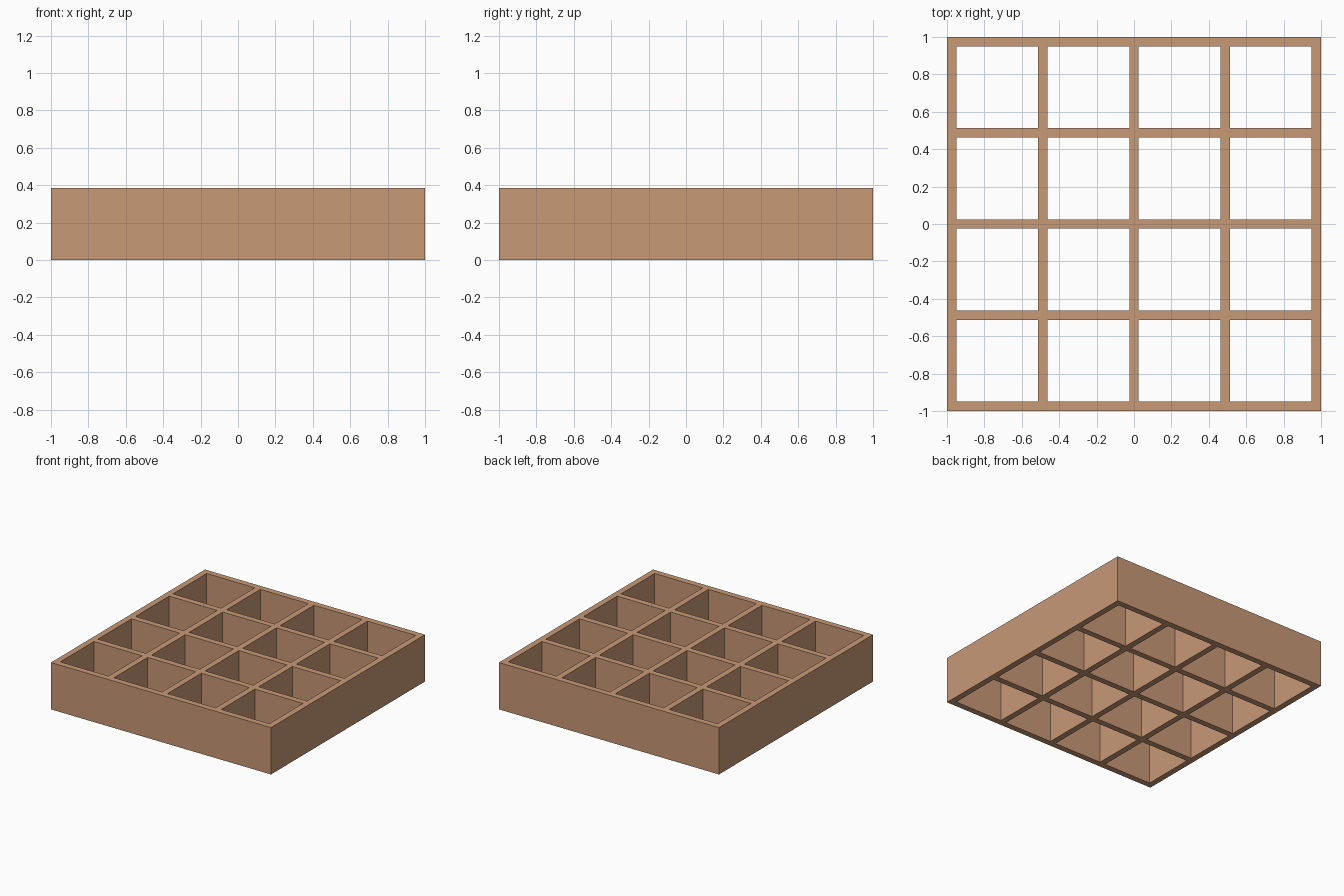
import bpy
import bmesh

if "Cube" in bpy.data.objects:
    bpy.data.objects.remove(bpy.data.objects["Cube"])

CELLS = 4        # compartments per side
WALL = 0.05      # wall thickness
HEIGHT = 0.385
PITCH = (2 - WALL) / CELLS

wood = bpy.data.materials.new("tan wood")
wood.diffuse_color = (0.578, 0.319, 0.181, 1)
wood.use_nodes = True
wood.node_tree.nodes["Principled BSDF"].inputs["Base Color"].default_value = wood.diffuse_color

# Both edges of every wall, along one axis
lines = []
for i in range(CELLS + 1):
    start = -1 + i * PITCH
    lines += [start, start + WALL]
n = len(lines)

# Flat lattice: fill everything except the square openings
bm = bmesh.new()
grid = [[bm.verts.new((x, y, 0)) for y in lines] for x in lines]
for i in range(n - 1):
    for j in range(n - 1):
        if i % 2 and j % 2:
            continue
        bm.faces.new((grid[i][j], grid[i + 1][j], grid[i + 1][j + 1], grid[i][j + 1]))

# Raise the lattice into open-bottomed compartments
base = list(bm.faces)
ext = bmesh.ops.extrude_face_region(bm, geom=base, use_keep_orig=True)
top = [g for g in ext["geom"] if isinstance(g, bmesh.types.BMVert)]
bmesh.ops.translate(bm, verts=top, vec=(0, 0, HEIGHT))
bmesh.ops.recalc_face_normals(bm, faces=bm.faces[:])

mesh = bpy.data.meshes.new("divider_grid")
bm.to_mesh(mesh)
bm.free()
mesh.materials.append(wood)
bpy.context.collection.objects.link(bpy.data.objects.new("divider_grid", mesh))
